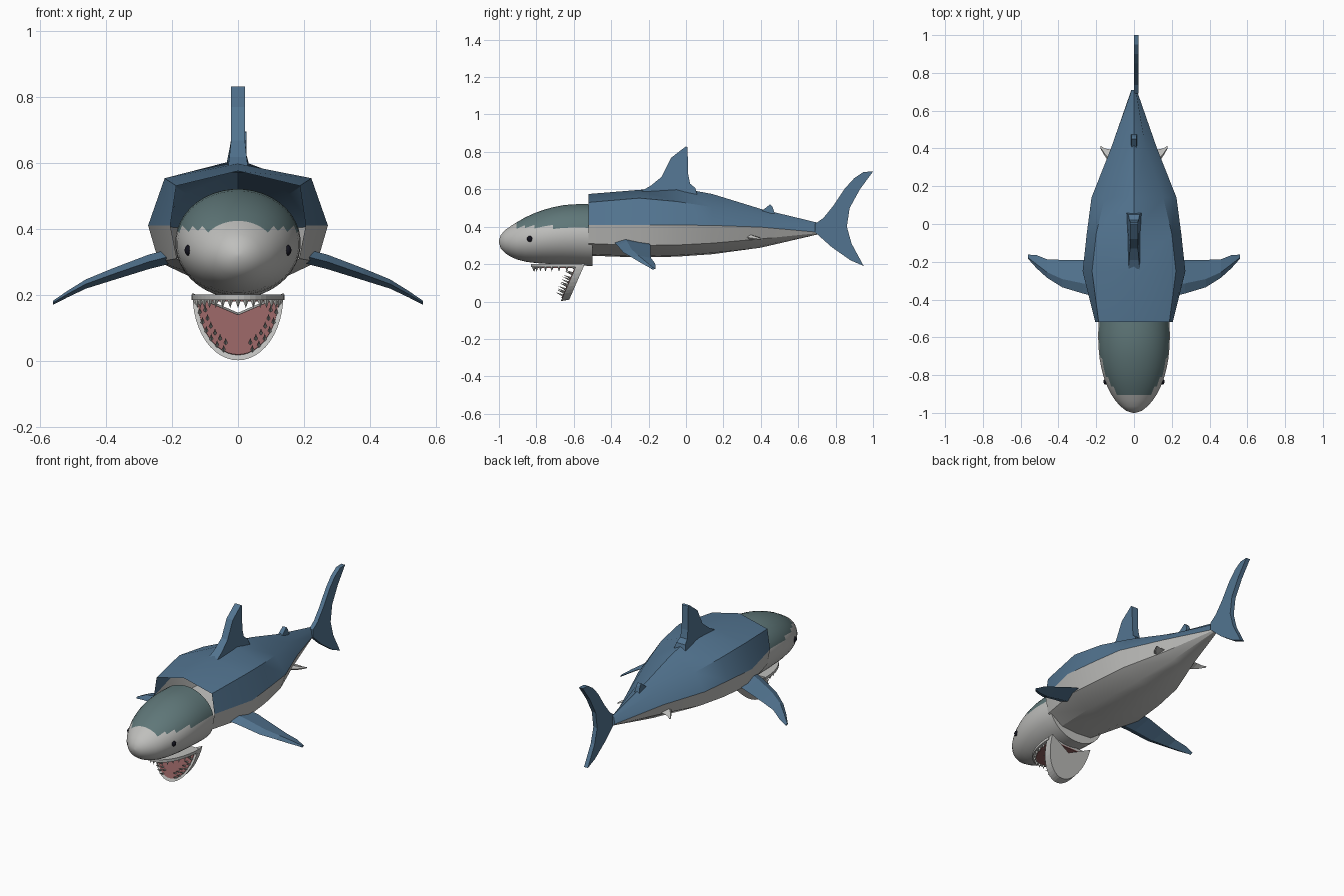
import bpy, bmesh, math
from mathutils import Vector

if "Cube" in bpy.data.objects:
    bpy.data.objects.remove(bpy.data.objects["Cube"])


def material(name, rgb):
    m = bpy.data.materials.new(name)
    m.diffuse_color = (*rgb, 1)
    m.use_nodes = True
    m.node_tree.nodes["Principled BSDF"].inputs["Base Color"].default_value = m.diffuse_color
    return m


BLUE = material("back_blue", (0.085, 0.175, 0.28))
GREY = material("belly_grey", (0.52, 0.52, 0.505))
TEAL = material("head_teal", (0.115, 0.185, 0.19))
PINK = material("mouth_pink", (0.28, 0.115, 0.115))
BLACK = material("eye_black", (0.006, 0.006, 0.012))
IVORY = material("tooth_ivory", (0.6, 0.6, 0.57))


def build(name, verts, faces, mats, rule=None, smooth=None):
    """Make an object from points and faces; rule(face index, centre) picks the material."""
    me = bpy.data.meshes.new(name)
    me.from_pydata([tuple(v) for v in verts], [], faces)
    for m in mats:
        me.materials.append(m)
    if rule:
        for p in me.polygons:
            p.material_index = rule(p.index, p.center)
    bm = bmesh.new()
    bm.from_mesh(me)
    bmesh.ops.recalc_face_normals(bm, faces=bm.faces)
    bm.to_mesh(me)
    bm.free()
    ob = bpy.data.objects.new(name, me)
    bpy.context.collection.objects.link(ob)
    if smooth:
        bpy.ops.object.select_all(action='DESELECT')
        ob.select_set(True)
        bpy.context.view_layer.objects.active = ob
        bpy.ops.object.shade_smooth_by_angle(angle=math.radians(smooth))
    return ob


def loft(name, rings, mats, rule=None, smooth=None, caps=(True, True)):
    n = len(rings[0])
    verts = [v for r in rings for v in r]
    faces = [(i * n + j, i * n + (j + 1) % n, (i + 1) * n + (j + 1) % n, (i + 1) * n + j)
             for i in range(len(rings) - 1) for j in range(n)]
    if caps[0]:
        faces.append(tuple(range(n)))
    if caps[1]:
        faces.append(tuple(range(len(verts) - n, len(verts))))
    return build(name, verts, faces, mats, rule, smooth)


def slab(name, front, back, mat):
    """Solid between two matching outlines."""
    return loft(name, [front, back], [mat])


def upright_fin(name, profile, mat, x=0.0):
    """Vertical fin from (y, z, half thickness) points."""
    return slab(name, [(x - t, y, z) for y, z, t in profile],
                [(x + t, y, z) for y, z, t in profile], mat)


# Body: half sections from spine to belly, mirrored into closed rings
sections = [
    (-0.52, [(0, .575), (.187, .53), (.205, .41), (.185, .31), (.10, .252), (0, .245)]),
    (-0.25, [(0, .597), (.222, .553), (.272, .41), (.24, .30), (.12, .243), (0, .236)]),
    (-0.05, [(0, .610), (.20, .535), (.25, .409), (.22, .302), (.11, .247), (0, .24)]),
    (0.14, [(0, .575), (.155, .505), (.225, .407), (.19, .312), (.09, .26), (0, .253)]),
    (0.40, [(0, .495), (.062, .460), (.122, .398), (.10, .335), (.05, .298), (0, .288)]),
    (0.71, [(0, .420), (.010, .405), (.014, .370), (.012, .366), (.007, .361), (0, .36)]),
]
rings = []
for y, half in sections:
    ring = half + [(-x, z) for x, z in reversed(half[1:-1])]
    rings.append([(x, y, z) for x, z in ring])
loft("body", rings, [BLUE, GREY], lambda i, c: 0 if i % 10 in (0, 1, 8, 9) else 1,
     smooth=25, caps=(False, True))

# Head: elliptical rings of (y, half width, top, bottom)
head = [(-1.0, .006, .326, .314), (-.99, .040, .357, .283), (-.965, .072, .384, .257),
        (-.935, .099, .405, .238), (-.905, .119, .424, .225), (-.86, .142, .450, .213),
        (-.81, .161, .473, .206), (-.76, .174, .491, .202), (-.71, .183, .505, .199),
        (-.66, .188, .515, .197), (-.61, .190, .520, .195), (-.575, .190, .521, .193),
        (-.54, .189, .521, .191), (-.50, .187, .520, .190)]
N = 40
rings = [[(w * math.cos(a), y, (t + b) / 2 + (t - b) / 2 * math.sin(a))
          for a in (2 * math.pi * (k + .5) / N for k in range(N))] for y, w, t, b in head]
loft("head", rings, [TEAL, GREY],
     lambda i, c: 0 if c.z > 0.402 and c.y > -0.91 else 1, smooth=40)

# Vertical fins
upright_fin("dorsal_fin", [(-.25, .585, .03), (-.19, .618, .026), (-.13, .667, .021),
                           (-.08, .768, .021), (0, .83, .021), (.008, .825, .021),
                           (.012, .68, .021), (.022, .63, .024), (.05, .607, .03),
                           (.06, .57, .04)], BLUE)
upright_fin("second_dorsal_fin", [(.36, .47, .016), (.41, .488, .014), (.45, .52, .012),
                                  (.463, .505, .012), (.475, .47, .016)], BLUE)
upright_fin("tail_fin", [(.69, .415, .013), (.735, .447, .013), (.79, .515, .013),
                         (.85, .605, .013), (.90, .66, .013), (.95, .693, .013),
                         (1.0, .695, .013), (.93, .60, .013), (.875, .50, .013),
                         (.86, .40, .013), (.885, .31, .013), (.95, .19, .013),
                         (.88, .22, .013), (.78, .29, .013), (.69, .37, .013)], BLUE, x=.012)


# Paired fins: diamond-like sections of (x, leading y, trailing y, height, half thickness)
def side_fin(name, stations, side, mat):
    rings = []
    for x, y0, y1, z, t in stations:
        ys = (y0, y0 + (y1 - y0) * .3, y1)
        rings.append([(side * x, ys[0], z), (side * x, ys[1], z + t),
                      (side * x, ys[2], z), (side * x, ys[1], z - t)])
    loft(name, rings, [mat])


pectoral = [(.20, -.385, -.20, .318, .022), (.27, -.368, -.19, .300, .022),
            (.38, -.335, -.19, .262, .018), (.46, -.285, -.187, .233, .014),
            (.515, -.235, -.165, .203, .010), (.56, -.185, -.162, .176, .006)]
pelvic = [(.09, .30, .39, .345, .016), (.13, .325, .395, .343, .014),
          (.155, .36, .40, .338, .010), (.178, .40, .415, .333, .004)]
for side, tag in ((1, "right"), (-1, "left")):
    side_fin("pectoral_fin_" + tag, pectoral, side, BLUE)
    side_fin("pelvic_fin_" + tag, pelvic, side, GREY)
    # Eye: flattened ball set into the head
    bpy.ops.mesh.primitive_uv_sphere_add(segments=14, ring_count=8, radius=1,
                                         location=(side * .151, -.835, .335))
    eye = bpy.context.object
    eye.name = "eye_" + tag
    eye.scale = (.011, .015, .016)
    eye.data.materials.append(BLACK)
    bpy.ops.object.shade_smooth_by_angle()

# Lower jaw: hanging rounded plate with a notch at the hinge
arc = [math.pi * k / 24 for k in range(25)]


def jaw_point(x, z, forward=0.0):
    return Vector((x, -.67 + .435 * z - forward * .917, z + forward * .4))


outline = [(.137 * math.cos(a), .197 - .195 * math.sin(a)) for a in arc] + [(0, .138)]
slab("lower_jaw", [jaw_point(x, z) for x, z in outline],
     [jaw_point(x, z) + Vector((0, .045, .008)) for x, z in outline], GREY)
inner = [(.122 * math.cos(a), .19 - .172 * math.sin(a)) for a in arc] + [(0, .138)]
slab("mouth_lining", [jaw_point(x, z, .004) for x, z in inner],
     [jaw_point(x, z, -.003) for x, z in inner], PINK)

# Upper jaw: flat rounded plate under the head
plate = [(.140 * math.cos(a), -.57 - .26 * math.sin(a)) for a in arc]
slab("upper_jaw", [(x, y, .184) for x, y in plate], [(x, y, .201) for x, y in plate], GREY)
palate = [(.120 * math.cos(a), -.57 - .235 * math.sin(a)) for a in arc]
slab("palate", [(x, y, .180) for x, y in palate], [(x, y, .187) for x, y in palate], PINK)


# Teeth: small four-sided spikes along each jaw
def teeth(name, places, direction, radius, length):
    d = Vector(direction).normalized()
    u = Vector((1, 0, 0))
    v = d.cross(u)
    verts, faces = [], []
    for p in places:
        b = len(verts)
        p = Vector(p)
        verts += [p + u * radius, p + v * radius, p - u * radius, p - v * radius, p + d * length]
        faces += [(b + k, b + (k + 1) % 4, b + 4) for k in range(4)]
        faces.append((b, b + 3, b + 2, b + 1))
    build(name, verts, faces, [IVORY])


angles = [math.pi * (k + .5) / 17 for k in range(17)]
teeth("upper_teeth", [(.128 * math.cos(a), -.57 - .245 * math.sin(a), .186) for a in angles],
      (0, 0, -1), .009, .026)
low = [a for a in angles if abs(math.cos(a)) > .35]
teeth("lower_teeth", [jaw_point(s * math.cos(a), .192 - f * math.sin(a))
                      for a in low for s, f in ((.120, .172), (.103, .150))],
      (0, -.917, .4), .006, .045)
